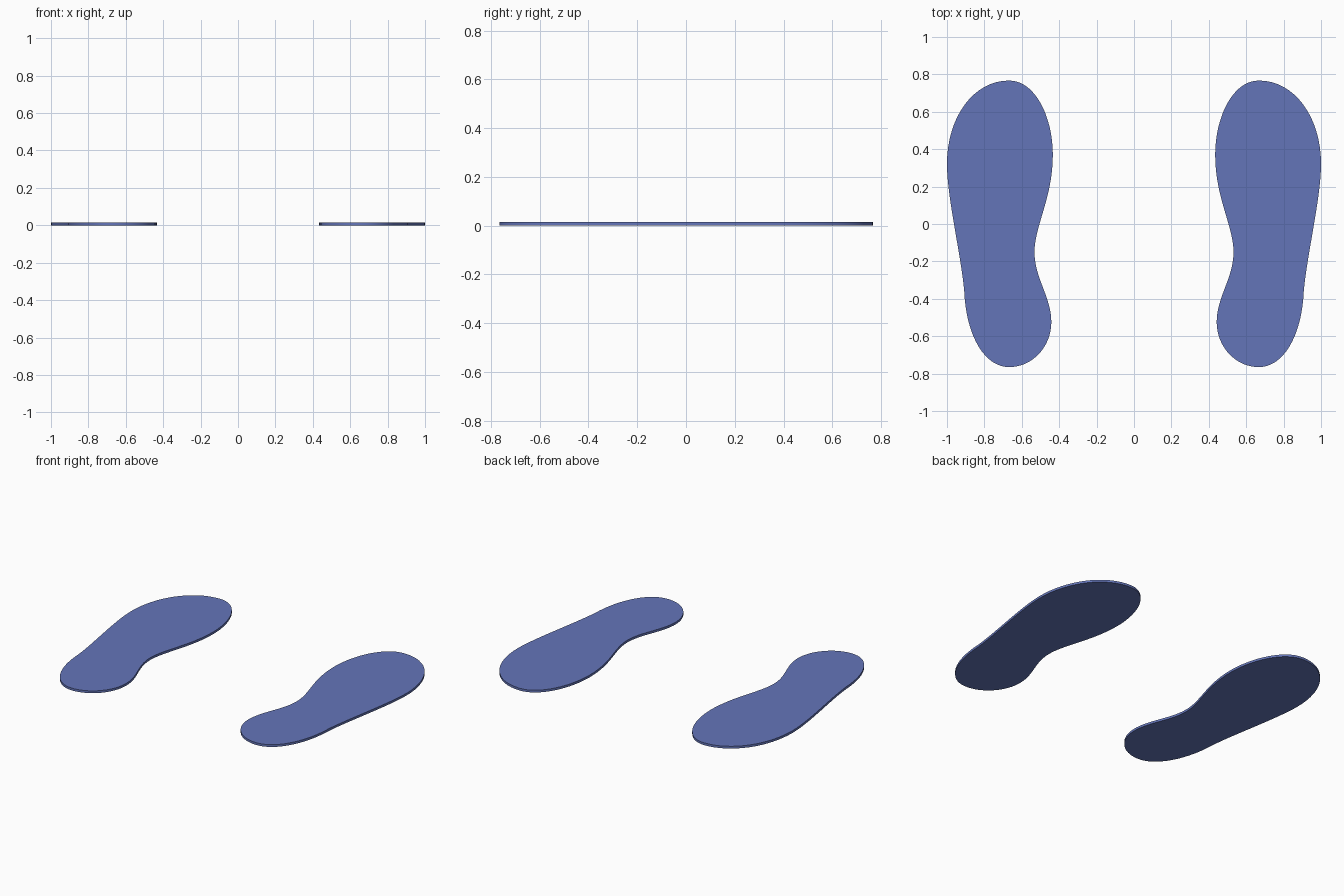
import bpy, bmesh
from mathutils import Vector
from mathutils.geometry import interpolate_bezier

if "Cube" in bpy.data.objects:
    bpy.data.objects.remove(bpy.data.objects["Cube"])

THICKNESS = 0.015
STEPS = 17

# Outline of the right sole: (incoming handle, point, outgoing handle)
KNOTS = [
    ((0.527, 0.767), (0.667, 0.767), (0.86, 0.767)),      # toe tip
    ((1.0, 0.57), (1.0, 0.32), (1.0, 0.13)),              # outer ball
    ((0.912, -0.22), (0.905, -0.40), (0.888, -0.60)),     # outer heel
    ((0.80, -0.765), (0.667, -0.765), (0.542, -0.765)),   # heel end
    ((0.442, -0.655), (0.442, -0.525), (0.442, -0.39)),   # inner heel
    ((0.532, -0.29), (0.532, -0.15), (0.532, -0.01)),     # arch
    ((0.434, 0.14), (0.434, 0.37), (0.434, 0.57)),        # inner ball
]

blue = bpy.data.materials.new("sole_blue")
blue.diffuse_color = (0.127, 0.178, 0.485, 1)
blue.use_nodes = True
blue.node_tree.nodes["Principled BSDF"].inputs["Base Color"].default_value = blue.diffuse_color


def outline():
    points = []
    for i, (_, a, a_out) in enumerate(KNOTS):
        b_in, b, _ = KNOTS[(i + 1) % len(KNOTS)]
        points += interpolate_bezier(Vector(a), Vector(a_out), Vector(b_in), Vector(b), STEPS)[:-1]
    return points


def make_sole(name, side):
    bm = bmesh.new()
    face = bm.faces.new([bm.verts.new((side * p[0], p[1], 0)) for p in outline()])
    top = bmesh.ops.extrude_face_region(bm, geom=[face], use_keep_orig=True)["geom"]
    verts = [g for g in top if isinstance(g, bmesh.types.BMVert)]
    bmesh.ops.translate(bm, verts=verts, vec=(0, 0, THICKNESS))
    bmesh.ops.recalc_face_normals(bm, faces=bm.faces)
    mesh = bpy.data.meshes.new(name)
    bm.to_mesh(mesh)
    bm.free()
    mesh.materials.append(blue)
    obj = bpy.data.objects.new(name, mesh)
    bpy.context.collection.objects.link(obj)
    bpy.ops.object.select_all(action="DESELECT")
    obj.select_set(True)
    bpy.context.view_layer.objects.active = obj
    bpy.ops.object.shade_smooth_by_angle()


# Mirrored pair of flat soles
make_sole("right_sole", 1)
make_sole("left_sole", -1)
